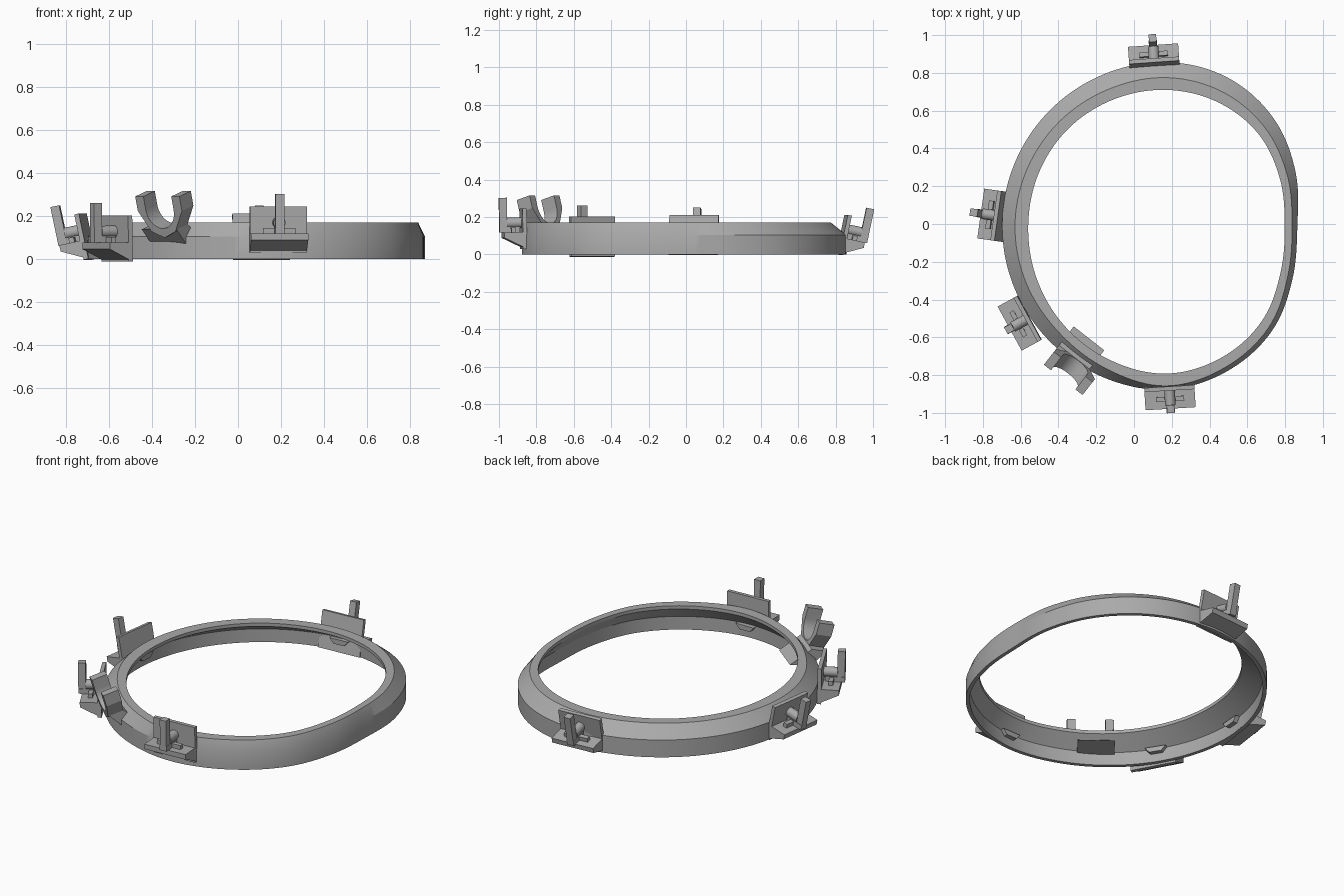
import bpy, bmesh
from math import sin, cos, pi, tau, radians
from mathutils import Matrix, Vector

cube = bpy.data.objects.get("Cube")
if cube:
    bpy.data.objects.remove(cube, do_unlink=True)

grey = bpy.data.materials.new("plain grey")
grey.use_nodes = True
COLOR = (0.4, 0.4, 0.4, 1)
grey.diffuse_color = COLOR
grey.node_tree.nodes["Principled BSDF"].inputs["Base Color"].default_value = COLOR


def finish(name, bm, matrix=None, smooth=False):
    bmesh.ops.recalc_face_normals(bm, faces=bm.faces)
    if matrix:
        bm.transform(matrix)
    mesh = bpy.data.meshes.new(name)
    bm.to_mesh(mesh)
    bm.free()
    mesh.materials.append(grey)
    obj = bpy.data.objects.new(name, mesh)
    bpy.context.collection.objects.link(obj)
    if smooth:
        bpy.ops.object.select_all(action="DESELECT")
        obj.select_set(True)
        bpy.context.view_layer.objects.active = obj
        bpy.ops.object.shade_smooth_by_angle(angle=radians(25))
    return obj


def prism(points, lo, hi, axis):
    """Extrude a 2D profile; axis 0 gives (y, z) profiles, axis 1 gives (x, z)."""
    bm = bmesh.new()
    place = (lambda p, t: (t, p[0], p[1])) if axis == 0 else (lambda p, t: (p[0], t, p[1]))
    a, b = [[bm.verts.new(place(p, t)) for p in points] for t in (lo, hi)]
    n = len(points)
    bm.faces.new(a)
    bm.faces.new(b)
    for i in range(n):
        j = (i + 1) % n
        bm.faces.new((a[i], a[j], b[j], b[i]))
    return bm


def box(x, y, z):
    return prism([(y[0], z[0]), (y[1], z[0]), (y[1], z[1]), (y[0], z[1])], x[0], x[1], 0)


def frame(x, y, z, angle, tilt):
    """Local x runs along the ring, local y points outward, z up, leaning outward."""
    return (Matrix.Translation((x, y, z))
            @ Matrix.Rotation(radians(angle - 90), 4, "Z")
            @ Matrix.Rotation(radians(-tilt), 4, "X"))


# Ring: radii every 22.5 degrees, smoothly interpolated
outer = [.695, .742, .805, .85, .867, .868, .868, .868,
         .868, .868, .868, .868, .867, .835, .79, .725]
top = [.667, .695, .738, .77, .785, .785, .79, .795,
       .80, .80, .80, .82, .847, .812, .765, .697]
hole = [.628, .652, .69, .71, .72, .725, .73, .73,
        .73, .74, .755, .77, .782, .757, .715, .655]
CENTRE = Vector((.17, -.01, 0))
SEGMENTS = 144


def radius(table, angle):
    n = len(table)
    t = angle / tau * n
    i = int(t)
    f = t - i
    a, b, c, d = [table[(i + k) % n] for k in (-1, 0, 1, 2)]
    return b + .5 * f * (c - a + f * (2*a - 5*b + 4*c - d + f * (3*(b - c) + d - a)))


bm = bmesh.new()
section = [(outer, 0, 0), (outer, 0, .105), (top, 0, .17),
           (hole, 0, .17), (hole, 0, .15), (outer, -.022, .08), (outer, -.022, 0)]
rows = []
for s in range(SEGMENTS):
    a = tau * s / SEGMENTS
    rows.append([bm.verts.new(CENTRE + Vector((cos(a) * (radius(t, a) + d),
                                               sin(a) * (radius(t, a) + d), z)))
                 for t, d, z in section])
for s in range(SEGMENTS):
    p, q = rows[s], rows[(s + 1) % SEGMENTS]
    for k in range(len(section)):
        m = (k + 1) % len(section)
        bm.faces.new((p[k], p[m], q[m], q[k]))
finish("ring", bm, smooth=True)


# Brackets: wedge shelf, back plate, foot rib, peg and upright post
def bracket(name, place):
    parts = {
        "shelf": prism([(-.01, .03), (.11, .09), (.11, .12), (-.01, .12)], -.133, .133, 0),
        "plate": box((-.133, .133), (-.01, .012), (.03, .245)),
        "rib": box((-.075, .075), (.045, .07), (.12, .145)),
        "foot": box((-.022, .022), (.02, .13), (.12, .15)),
        "post": box((-.02, .02), (.088, .13), (.12, .305)),
    }
    for part, mesh in parts.items():
        finish(name + "_" + part, mesh, place)
    peg = [(.028 * cos(tau * i / 24), .17 + .028 * sin(tau * i / 24)) for i in range(24)]
    finish(name + "_peg", prism(peg, 0, .09, 1), place, smooth=True)


bracket("front_bracket", frame(.187, -.866, 0, 273.5, 1))
bracket("corner_bracket", frame(-.56, -.50, -.042, 208.6, 1))
bracket("side_bracket", frame(-.68, .037, -.03, 172, 12))
bracket("back_bracket", frame(.11, .815, -.03, 94, 12))

# Open cradle hook, with a round seat between two prongs
seat = [(.082 * cos(pi * i / 20), .255 - .09 * sin(pi * i / 20)) for i in range(21)]
hook = [(-.13, .32), (-.13, .25), (-.07, .15), (.0, .12), (.07, .15), (.13, .25), (.13, .32),
        (.082, .32)] + seat + [(-.082, .32)]
place = frame(-.285, -.71, 0, 232, 16)
finish("hook_cradle", prism(hook, -.03, .06, 1), place, smooth=True)
brace = [(-.13, .05), (.0, .07), (.055, .16), (-.03, .16)]
finish("hook_brace", prism(brace, -.075, .13, 0), place)

# Small slanted latches on the inside wall
for name, angle in (("back_latch", 94), ("side_latch", 176),
                    ("corner_latch", 212), ("front_latch", 271)):
    a = radians(angle)
    r = radius(outer, a) - .02
    spot = CENTRE + Vector((cos(a) * r, sin(a) * r, 0))
    latch = [(-.06, .08), (-.035, .05), (.035, .05), (.06, .08)]
    finish(name, prism(latch, -.03, .005, 1), frame(spot.x, spot.y, 0, angle, 0))
